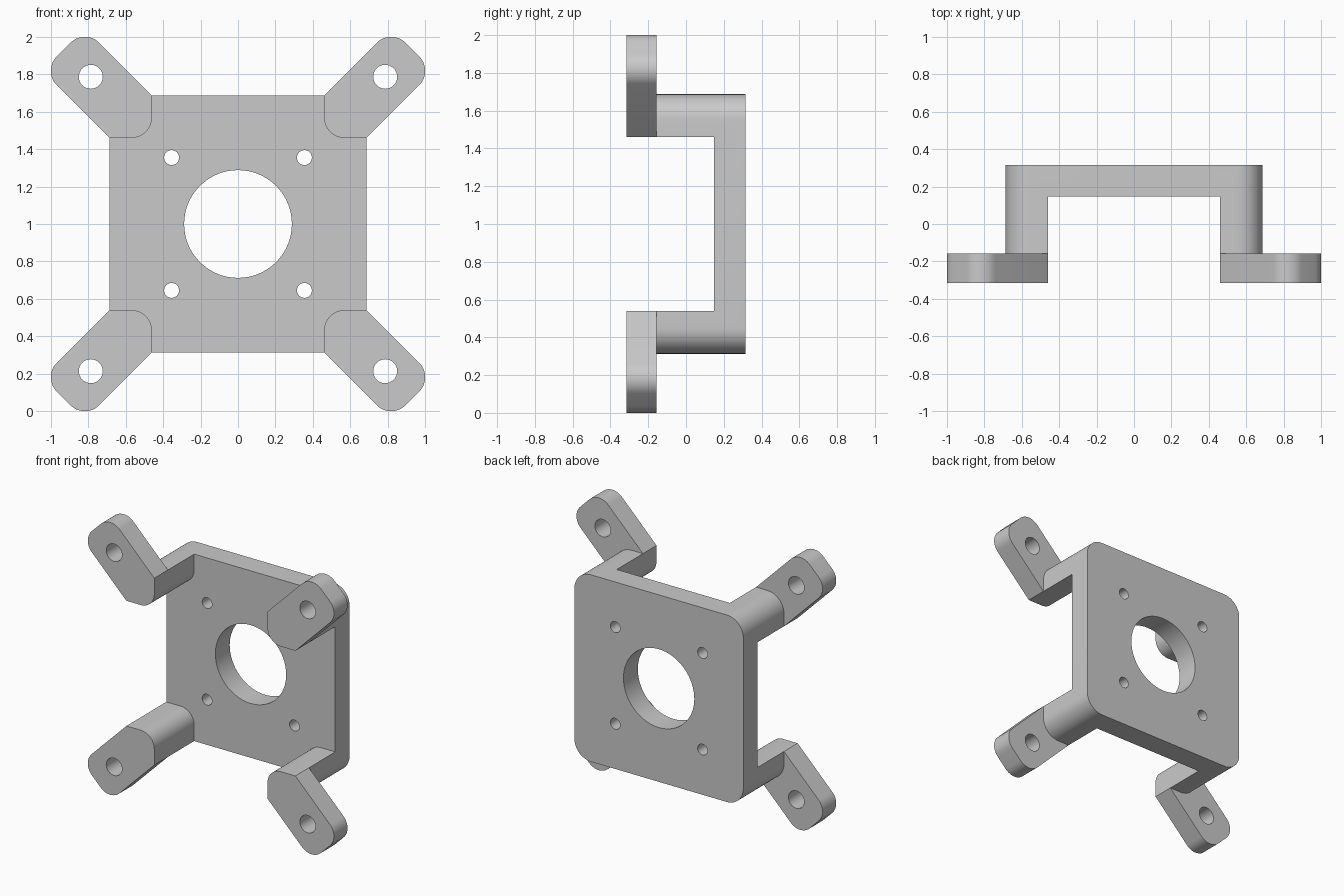
import bpy, bmesh
from math import cos, sin, pi, tan
from mathutils import Vector

if "Cube" in bpy.data.objects:
    bpy.data.objects.remove(bpy.data.objects["Cube"])

MID = 1.0          # height of the centre
HALF = 0.687       # half width of the body
INNER = 0.46       # inner side of the corner posts
BACK, FLOOR, JOINT, FRONT = 0.315, 0.148, -0.157, -0.315

grey = bpy.data.materials.new("plain grey")
grey.use_nodes = True
colour = (0.59, 0.59, 0.59, 1)
grey.diffuse_color = colour
grey.node_tree.nodes["Principled BSDF"].inputs["Base Color"].default_value = colour


def fillet(corners, steps=12):
    """Outline through (x, z, radius) corners, rounded where radius > 0."""
    out = []
    for i, (x, z, r) in enumerate(corners):
        p = Vector((x, z))
        if r == 0:
            out.append(p)
            continue
        a = (Vector(corners[i - 1][:2]) - p).normalized()
        b = (Vector(corners[(i + 1) % len(corners)][:2]) - p).normalized()
        half = a.angle(b) / 2
        centre = p + (a + b).normalized() * (r / sin(half))
        start = p + a * (r / tan(half)) - centre
        end = p + b * (r / tan(half)) - centre
        for k in range(steps + 1):
            spoke = start.lerp(end, 0.5 - 0.5 * tan((0.5 - k / steps) * (pi - 2 * half))
                               / tan(pi / 2 - half))
            out.append(centre + spoke.normalized() * r)
    return out


def circle(x, z, r, n):
    return [Vector((x + r * cos(2 * pi * k / n), z + r * sin(2 * pi * k / n)))
            for k in range(n)]


def slab(name, loops, y0, y1):
    """Extrude an outline with holes from y0 to y1."""
    bm = bmesh.new()
    for loop in loops:
        verts = [bm.verts.new((p.x, y0, p.y + MID)) for p in loop]
        for k, v in enumerate(verts):
            bm.edges.new((verts[k - 1], v))
    bmesh.ops.triangle_fill(bm, edges=bm.edges[:], use_beauty=True, normal=(0, 1, 0))
    new = bmesh.ops.extrude_face_region(bm, geom=bm.faces[:], use_keep_orig=True)["geom"]
    moved = [g for g in new if isinstance(g, bmesh.types.BMVert)]
    bmesh.ops.translate(bm, verts=moved, vec=(0, y1 - y0, 0))
    bmesh.ops.recalc_face_normals(bm, faces=bm.faces[:])
    mesh = bpy.data.meshes.new(name)
    bm.to_mesh(mesh)
    bm.free()
    mesh.materials.append(grey)
    obj = bpy.data.objects.new(name, mesh)
    bpy.context.collection.objects.link(obj)
    return obj


def select(obj):
    bpy.ops.object.select_all(action='DESELECT')
    obj.select_set(True)
    bpy.context.view_layer.objects.active = obj


QUARTERS = [(1, 1), (-1, 1), (-1, -1), (1, -1)]

# Body: a rounded block with a centre bore and four screw holes
outline = fillet([(sx * HALF, sz * HALF, 0.135) for sx, sz in QUARTERS])
holes = [circle(0, 0, 0.288, 64)]
holes += [circle(sx * 0.355, sz * 0.355, 0.04, 24) for sx, sz in QUARTERS]
body = slab("motor_plate_with_posts", [outline] + holes, BACK, JOINT)

# Cross-shaped pocket that leaves a post at each corner
cross = []
for sx, sz in QUARTERS:
    side = [(sx, sz * INNER, 0), (sx * INNER, sz * INNER, 0.11), (sx * INNER, sz, 0)]
    cross += side if sx * sz > 0 else side[::-1]
cutter = slab("pocket_cutter", [fillet(cross)], FLOOR, JOINT - 0.2)
cutter.hide_render = True
pocket = body.modifiers.new("pocket", 'BOOLEAN')
pocket.operation = 'DIFFERENCE'
pocket.solver = 'EXACT'
pocket.object = cutter
select(body)
bpy.ops.object.modifier_apply(modifier=pocket.name)
bpy.data.objects.remove(cutter)
bpy.ops.object.shade_smooth_by_angle()

# Mounting arms: diagonal tabs with a rounded end and a bolt hole
END = 1.865                    # x + z along the tip of an arm
SPAN = HALF - INNER
near, far = (END - SPAN) / 2, (END + SPAN) / 2
arm = fillet([(INNER, INNER, 0.11), (HALF, INNER, 0), (far, near, 0.109),
              (near, far, 0.109), (INNER, HALF, 0)])
bolt = circle(0.787, 0.787, 0.064, 32)
for sx, sz in QUARTERS:
    name = f"{'upper' if sz > 0 else 'lower'}_{'left' if sx > 0 else 'right'}_arm"
    loops = [[Vector((p.x * sx, p.y * sz)) for p in loop] for loop in (arm, bolt)]
    select(slab(name, loops, JOINT, FRONT))
    bpy.ops.object.shade_smooth_by_angle()
